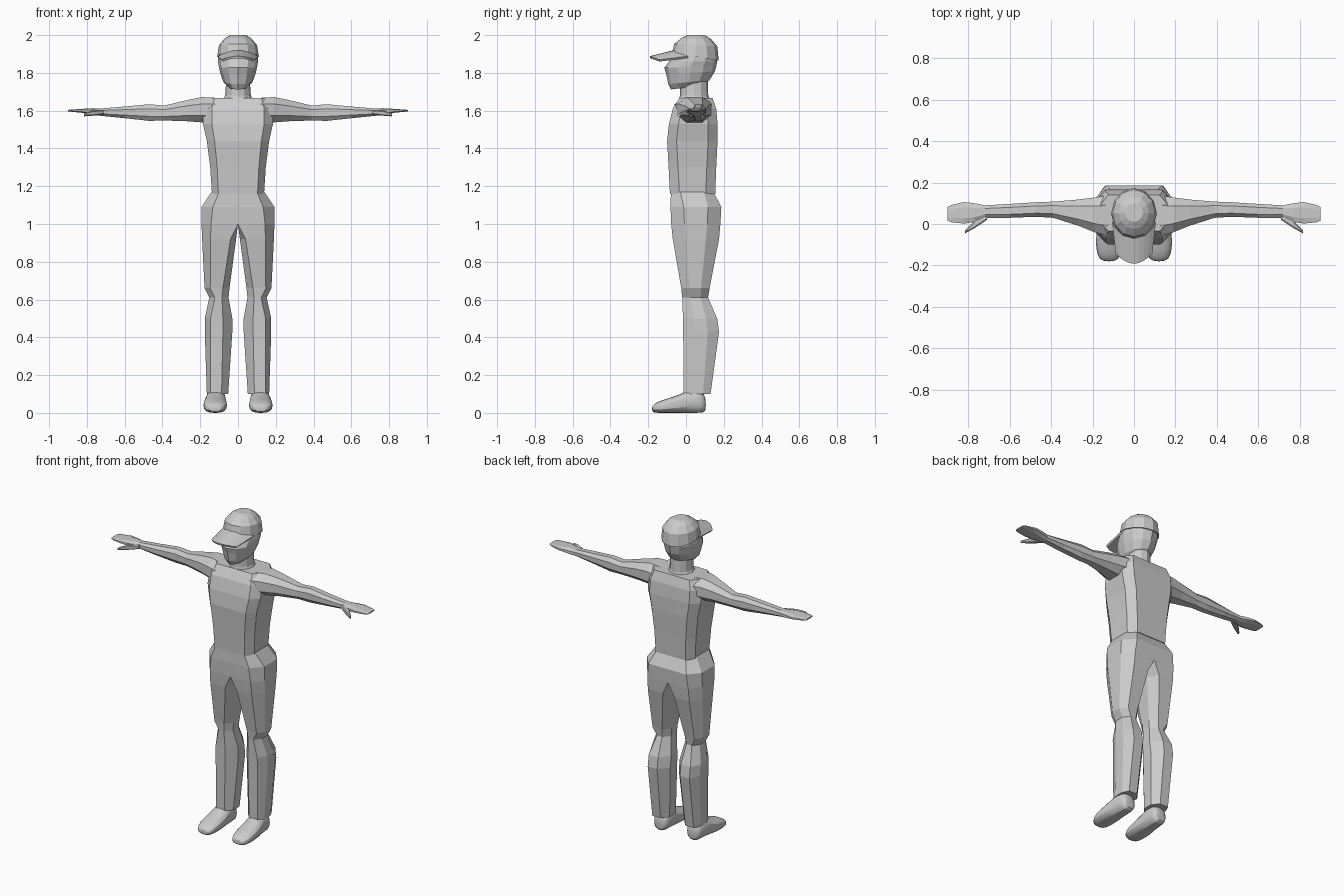
import bpy, bmesh, math

if "Cube" in bpy.data.objects:
    bpy.data.objects.remove(bpy.data.objects["Cube"])


def octagon(u0, u1, v0, v1, ci, co, cv):
    """Chamfered rectangle: ci / co are the u chamfers on the low / high side."""
    return [(u0 + ci, v0), (u1 - co, v0), (u1, v0 + cv), (u1, v1 - cv),
            (u1 - co, v1), (u0 + ci, v1), (u0, v1 - cv), (u0, v0 + cv)]


def oval(w, y0, y1, n=12):
    """Oval section with a corner at the front."""
    c, r = (y0 + y1) / 2, (y1 - y0) / 2
    return [(w * 1.03 * math.sin(2 * math.pi * i / n), c - r * math.cos(2 * math.pi * i / n))
            for i in range(n)]


def make_object(name, bm, mirror=False):
    bmesh.ops.remove_doubles(bm, verts=bm.verts, dist=1e-5)
    inner = [f for f in bm.faces if all(abs(v.co.x) < 1e-4 for v in f.verts)]
    if mirror:
        bmesh.ops.delete(bm, geom=inner, context='FACES')
    bmesh.ops.recalc_face_normals(bm, faces=bm.faces)
    me = bpy.data.meshes.new(name)
    bm.to_mesh(me)
    bm.free()
    ob = bpy.data.objects.new(name, me)
    bpy.context.collection.objects.link(ob)
    if mirror:
        ob.modifiers.new("Mirror", 'MIRROR')
    return ob


def loft(name, sections, mirror=False):
    """Skin a list of equal-length 3D rings and cap both ends."""
    bm = bmesh.new()
    rings = [[bm.verts.new(p) for p in s] for s in sections]
    n = len(rings[0])
    for a, b in zip(rings, rings[1:]):
        for i in range(n):
            j = (i + 1) % n
            bm.faces.new((a[i], a[j], b[j], b[i]))
    bm.faces.new(rings[0])
    bm.faces.new(rings[-1])
    return make_object(name, bm, mirror)


def ring_z(z, pts, slope=0.0):
    return [(u, v, z + slope * v) for u, v in pts]


def ring_x(x, pts):
    return [(x, u, v) for u, v in pts]


def ring_y(y, pts):
    return [(u, y, v) for u, v in pts]


# Shirt body: height, half width, front y, back y
torso = [(1.16, .138, -.085, .155), (1.30, .147, -.092, .16), (1.44, .165, -.10, .167),
         (1.53, .185, -.09, .167), (1.61, .185, -.07, .16), (1.668, .165, -.035, .14)]
loft("shirt_body", [ring_z(z, octagon(-w, w, a, b, w * .25, w * .25, .05))
                    for z, w, a, b in torso])

# Trousers: height, inner x, outer x, front y, back y, inner chamfer, outer chamfer, y chamfer
leg = [(.10, .052, .165, -.012, .13, .035, .02, .04),
       (.43, .03, .176, -.015, .175, .05, .03, .06),
       (.50, .03, .176, -.016, .165, .05, .03, .06),
       (.61, .05, .152, -.02, .117, .035, .03, .04),
       (.66, .045, .177, -.025, .125, .035, .03, .045),
       (.92, .01, .19, -.07, .175, .03, .045, .07),
       (1.0, 0, .193, -.078, .182, 0, .05, .07),
       (1.09, 0, .193, -.082, .187, 0, .06, .07),
       (1.17, 0, .14, -.08, .145, 0, .04, .05)]
loft("trousers", [ring_z(z, octagon(*r)) for z, *r in leg], True)

# Arm with flat hand: x, y range, z range
arm = [(.12, -.06, .14, 1.545, 1.668), (.19, -.04, .128, 1.538, 1.672),
       (.27, -.008, .118, 1.544, 1.656), (.39, .03, .108, 1.548, 1.627),
       (.47, .035, .105, 1.546, 1.634), (.60, .03, .097, 1.56, 1.622),
       (.72, .03, .09, 1.572, 1.612), (.77, .01, .10, 1.578, 1.613),
       (.82, .002, .106, 1.588, 1.61), (.88, .008, .092, 1.594, 1.606),
       (.90, .016, .082, 1.597, 1.604)]
loft("arm_and_hand", [ring_x(x, octagon(a, b, c, d, (b - a) * .25, (b - a) * .25, (d - c) * .27))
                      for x, a, b, c, d in arm], True)

# Thumb
thumb = [(.71, .02, .05, 1.58, 1.605), (.77, -.02, .015, 1.573, 1.6), (.815, -.045, -.03, 1.57, 1.585)]
loft("thumb", [ring_x(x, octagon(a, b, c, d, .006, .006, .005)) for x, a, b, c, d in thumb], True)

# Neck
loft("neck", [ring_z(z, oval(w, a, b)) for z, w, a, b in
              [(1.64, .085, -.04, .13), (1.68, .066, -.032, .118), (1.77, .06, -.03, .115)]])

# Head: height, half width, front y, back y, slope of the section
head = [(1.722, .045, -.08, .09, .12), (1.75, .075, -.094, .125, .1), (1.80, .092, -.105, .153, .05),
        (1.83, .098, -.115, .16, .02), (1.86, .103, -.09, .165, 0), (1.92, .098, -.065, .16, 0)]
loft("head", [ring_z(z, oval(w, a, b), s) for z, w, a, b, s in head])

# Cap crown
cap = [(1.895, .107, -.073, .173, -.18), (1.95, .098, -.062, .166, -.06),
       (1.983, .07, -.025, .133, -.03), (2.001, .042, .01, .10, -.02)]
loft("cap_crown", [ring_z(z, oval(w, a, b), s) for z, w, a, b, s in cap])

# Cap brim: arched strip from the crown edge to a curved front edge
bm = bmesh.new()
cols = []
for i in range(9):
    t = i / 4 - 1
    inner = (.102 * t, -.065 + .075 * t * t, 1.914 - .03 * t * t)
    outer = (.085 * t, -.19 + .05 * t * t, 1.883 - .018 * t * t)
    cols.append([bm.verts.new(inner), bm.verts.new(outer)])
for a, b in zip(cols, cols[1:]):
    bm.faces.new((a[0], a[1], b[1], b[0]))
brim = make_object("cap_brim", bm)
mod = brim.modifiers.new("Thickness", 'SOLIDIFY')
mod.thickness = .012
mod.offset = 0

# Shoes: y, x range, z range
shoe = [(-.182, .085, .155, .004, .036), (-.155, .065, .178, -.001, .058),
        (-.09, .055, .187, -.001, .08), (-.03, .06, .18, -.001, .098),
        (.01, .062, .172, -.001, .125), (.085, .064, .168, -.001, .125),
        (.106, .08, .15, .004, .08)]
shoes = loft("shoe", [ring_y(y, octagon(a, b, c, d, (b - a) * .22, (b - a) * .22, (d - c) * .25))
                      for y, a, b, c, d in shoe], True)
shoes.modifiers.new("Round", 'SUBSURF').levels = 1
shoes.modifiers["Round"].render_levels = 1
bpy.context.view_layer.objects.active = shoes
shoes.select_set(True)
bpy.ops.object.shade_smooth_by_angle(angle=math.radians(40))
